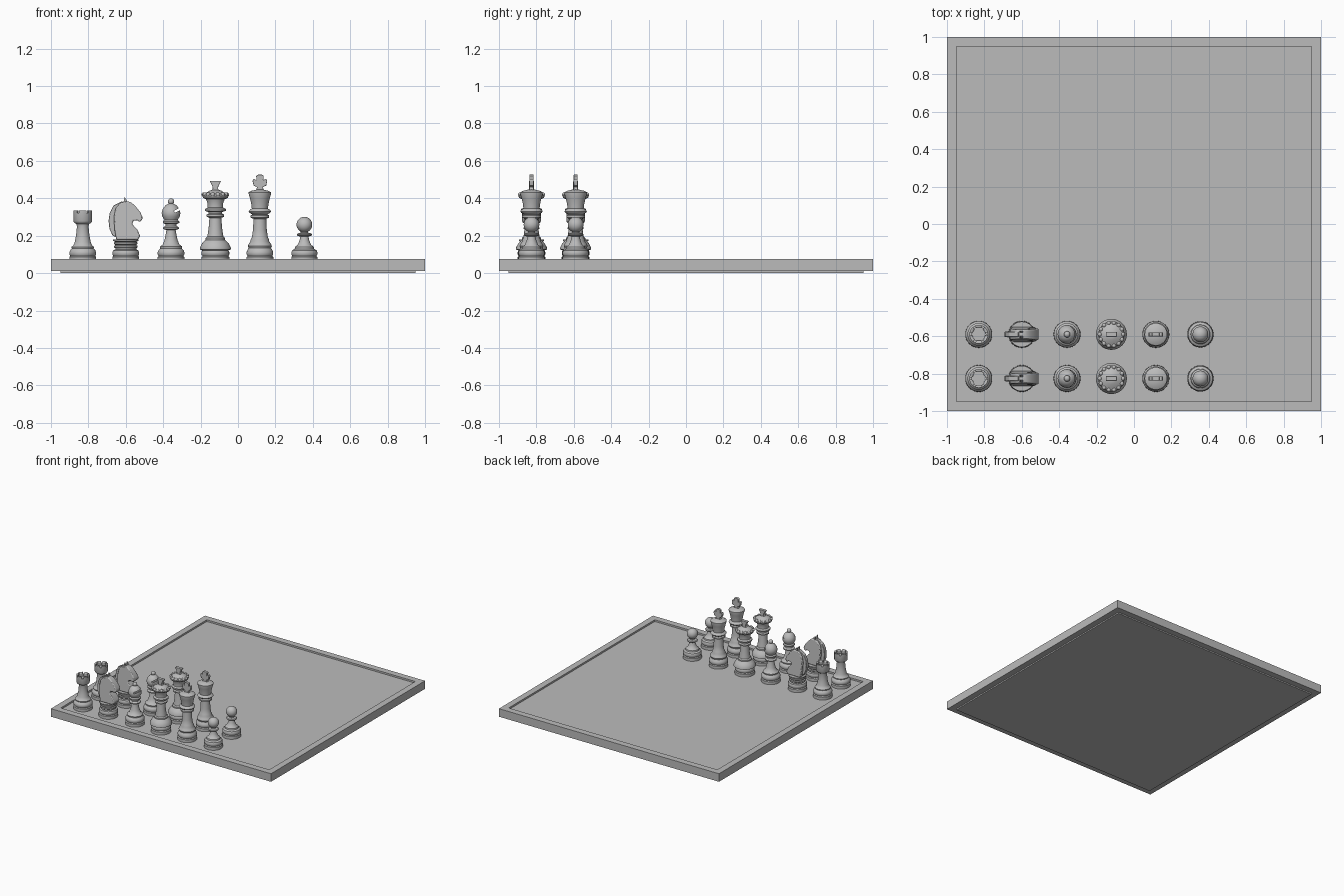
import bpy, bmesh, math
from mathutils import Matrix, Vector

cube = bpy.data.objects.get("Cube")
if cube:
    bpy.data.objects.remove(cube, do_unlink=True)

GREY = (0.5, 0.5, 0.5, 1)
grey = bpy.data.materials.new("plain grey")
grey.use_nodes = True
grey.diffuse_color = GREY
grey.node_tree.nodes["Principled BSDF"].inputs["Base Color"].default_value = GREY

FLOOR = 0.062          # playing surface height
ROWS = (-0.826, -0.59)


def finish(name, bm, smooth=True):
    bmesh.ops.recalc_face_normals(bm, faces=bm.faces)
    mesh = bpy.data.meshes.new(name)
    bm.to_mesh(mesh)
    bm.free()
    ob = bpy.data.objects.new(name, mesh)
    bpy.context.collection.objects.link(ob)
    mesh.materials.append(grey)
    if smooth:
        select(ob)
        bpy.ops.object.shade_smooth_by_angle(angle=math.radians(35))
    return ob


def select(ob):
    bpy.ops.object.select_all(action="DESELECT")
    ob.select_set(True)
    bpy.context.view_layer.objects.active = ob


def apply(ob, kind, **settings):
    mod = ob.modifiers.new(kind, kind)
    for key, value in settings.items():
        setattr(mod, key, value)
    select(ob)
    bpy.ops.object.modifier_apply(modifier=mod.name)


def cut(ob, cutter):
    apply(ob, "BOOLEAN", operation="DIFFERENCE", object=cutter, solver="EXACT")
    bpy.data.objects.remove(cutter, do_unlink=True)


def box(name, size, loc=(0, 0, 0), rot=Matrix()):
    bm = bmesh.new()
    m = Matrix.Translation(loc) @ rot @ Matrix.Diagonal((*size, 1))
    bmesh.ops.create_cube(bm, size=1, matrix=m)
    return finish(name, bm, False)


def lathe(name, profile, segments=32):
    """Closed solid of revolution from (radius, height) points."""
    bm = bmesh.new()
    rings = []
    for r, z in profile:
        angles = [math.tau * i / segments for i in range(segments)]
        rings.append([bm.verts.new((r * math.cos(a), r * math.sin(a), z)) for a in angles])
    for low, high in zip(rings, rings[1:]):
        for i in range(segments):
            j = (i + 1) % segments
            bm.faces.new((low[i], low[j], high[j], high[i]))
    bm.faces.new(rings[0][::-1])
    bm.faces.new(rings[-1])
    return finish(name, bm)


def plate(name, outline, half, taper=None, bevel=0.0):
    """Outline in x and z, extruded along y, optionally thinner at height."""
    bm = bmesh.new()
    face = bm.faces.new([bm.verts.new((x, -half, z)) for x, z in outline])
    out = bmesh.ops.extrude_face_region(bm, geom=[face])
    for v in out["geom"]:
        if isinstance(v, bmesh.types.BMVert):
            v.co.y = half
    if taper:
        low, high, scale = taper
        for v in bm.verts:
            t = min(max((v.co.z - low) / (high - low), 0), 1)
            v.co.y *= 1 + (scale - 1) * t
    ob = finish(name, bm)
    if bevel:
        apply(ob, "BEVEL", width=bevel, segments=2, limit_method="ANGLE")
    return ob


def ball(name, radius, loc):
    bm = bmesh.new()
    bmesh.ops.create_uvsphere(bm, u_segments=24, v_segments=14, radius=radius,
                              matrix=Matrix.Translation(loc))
    return finish(name, bm)


def mirrored(half):
    return half + [(-x, z) for x, z in reversed(half)]


def foot(r):
    """Stepped base shared by the pieces."""
    steps = ((1, FLOOR), (1, .085), (.92, .091), (.99, .1), (.99, .112), (.93, .122))
    return [(r * k, z) for k, z in steps]


def place(parts, x):
    """Put a piece in the first row and a linked copy in the second."""
    for ob in parts:
        ob.location = (x, ROWS[0], 0)
        twin = ob.copy()
        twin.name = "second_" + ob.name
        twin.location.y = ROWS[1]
        bpy.context.collection.objects.link(twin)


# Board: raised frame around a sunken panel
panel = box("board_panel", (1.9, 1.9, FLOOR), (0, 0, FLOOR / 2))
frame = box("board_frame", (2, 2, 0.066), (0, 0, 0.043))
cut(frame, box("frame_cutter", (1.896, 1.896, 0.3)))

# Rook with a hexagonal well and notched battlements
rook = lathe("rook", foot(.072) + [
    (.058, .132), (.06, .14), (.05, .148), (.043, .165), (.036, .2), (.031, .25),
    (.034, .262), (.046, .27), (.05, .278), (.05, .335)])
cut(rook, lathe("rook_well", [(.039, .305), (.039, .4)], 6))
for k in range(3):
    cut(rook, box("notch", (.14, .012, .03), (0, 0, .337),
                  Matrix.Rotation(k * math.pi / 3, 4, "Z")))
place([rook], -.83)

# Knight: turned base, horse head and a thinner mane
base = lathe("knight_base", foot(.072) + [
    (.056, .126), (.056, .133), (.062, .138), (.062, .146), (.055, .15),
    (.062, .156), (.062, .163), (.056, .167), (.068, .172), (.068, .18)])
head = plate("knight_head", [
    (-.05, .178), (.065, .178), (.077, .2), (.06, .235), (.034, .262), (.04, .28),
    (.062, .283), (.073, .272), (.086, .282), (.09, .298), (.078, .325), (.05, .36),
    (.028, .378), (.006, .385), (-.03, .375), (-.055, .345), (-.064, .3), (-.06, .23)],
    .04, (.18, .39, .6), .006)
mane = plate("knight_mane", [
    (-.045, .19), (-.07, .2), (-.087, .235), (-.092, .28), (-.086, .32),
    (-.067, .36), (-.02, .385), (-.01, .37), (-.045, .3)], .016, (.19, .39, .8), .003)
ears = []
for side, word in ((-1, "right"), (1, "left")):
    ear = plate("knight_" + word + "_ear",
                [(-.014, .37), (.014, .37), (.004, .39), (-.006, .408)], .005)
    ear.data.transform(Matrix.Translation((0, side * .014, 0)))
    ears.append(ear)
place([base, head, mane] + ears, -.6)

# Bishop: pointed head with a slanted slot and a small ball
bishop = lathe("bishop", foot(.072) + [
    (.058, .132), (.06, .142), (.045, .152), (.034, .18), (.026, .22), (.025, .23),
    (.043, .236), (.043, .244), (.03, .252), (.03, .262), (.044, .268), (.044, .277),
    (.036, .285), (.047, .303), (.05, .322), (.045, .342), (.03, .362), (.012, .372)])
cut(bishop, box("slot", (.06, .14, .012), (.045, 0, .342),
                Matrix.Rotation(-.5, 4, "Y")))
place([bishop, ball("bishop_finial", .017, (0, 0, .383))], -.358)

# Queen: wide base, beaded coronet and flared finial
queen = lathe("queen", foot(.075) + [
    (.083, .126), (.083, .136), (.07, .16), (.052, .178), (.052, .188), (.043, .195),
    (.036, .24), (.032, .295), (.047, .302), (.047, .312), (.036, .318), (.036, .326),
    (.056, .333), (.056, .343), (.042, .35), (.042, .375), (.05, .395), (.066, .402),
    (.07, .412), (.066, .422), (.048, .43), (.03, .442), (.012, .445)])
beads = []
bm = bmesh.new()
for k in range(14):
    spot = Matrix.Rotation(math.tau * k / 14, 4, "Z") @ Vector((.062, 0, .42))
    bmesh.ops.create_uvsphere(bm, u_segments=12, v_segments=8, radius=.012,
                              matrix=Matrix.Translation(spot))
beads = finish("queen_coronet_beads", bm)
finial = plate("queen_finial", mirrored([
    (.022, .436), (.014, .452), (.016, .465), (.03, .492)]), .013, None, .002)
place([queen, beads, finial], -.121)

# King: tall flared head with a flat cross
king = lathe("king", foot(.072) + [
    (.06, .134), (.064, .145), (.058, .158), (.05, .17), (.05, .178), (.043, .19),
    (.037, .23), (.034, .29), (.05, .297), (.05, .308), (.04, .314), (.055, .322),
    (.06, .33), (.055, .338), (.043, .345), (.046, .37), (.053, .4), (.06, .424),
    (.06, .432), (.045, .44), (.015, .447)])
cross = plate("king_cross", mirrored([
    (.022, .442), (.014, .46), (.034, .468), (.039, .492), (.034, .504),
    (.018, .497), (.02, .52), (.012, .526)]), .011, None, .002)
place([king, cross], .117)

# Pawn: ball on a short collared stem
pawn = lathe("pawn", foot(.07) + [
    (.052, .13), (.05, .14), (.035, .152), (.026, .175), (.022, .195), (.038, .2),
    (.041, .206), (.036, .212), (.02, .216), (.02, .235)])
place([pawn, ball("pawn_head", .042, (0, 0, .259))], .355)
